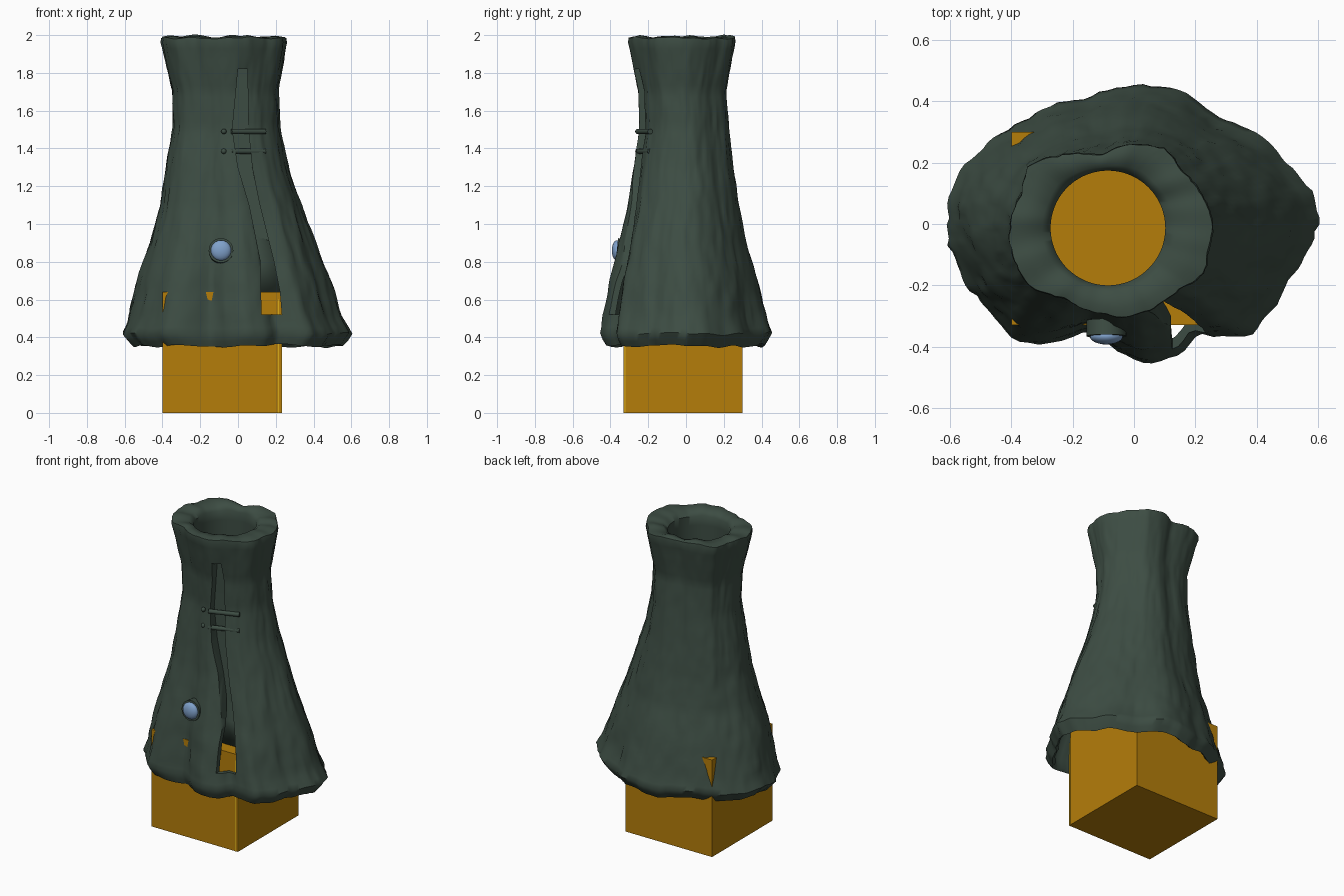
import bpy, bmesh, math
from mathutils import Vector, noise

if "Cube" in bpy.data.objects:
    bpy.data.objects.remove(bpy.data.objects["Cube"])


def material(name, rgb):
    m = bpy.data.materials.new(name)
    m.use_nodes = True
    m.diffuse_color = (*rgb, 1)
    m.node_tree.nodes["Principled BSDF"].inputs["Base Color"].default_value = (*rgb, 1)
    return m


GREEN = material("dark green cloth", (0.046, 0.073, 0.056))
GOLD = material("ochre", (0.46, 0.208, 0.003))
YELLOW = material("bright yellow edge", (0.7, 0.42, 0.01))
BLUE = material("pale blue gem", (0.215, 0.36, 0.6))


def shade(ob, angle):
    bpy.ops.object.select_all(action='DESELECT')
    ob.select_set(True)
    bpy.context.view_layer.objects.active = ob
    bpy.ops.object.shade_smooth_by_angle(angle=math.radians(angle))


def add_object(name, bm, mat, smooth=None):
    bmesh.ops.recalc_face_normals(bm, faces=bm.faces)
    mesh = bpy.data.meshes.new(name)
    bm.to_mesh(mesh)
    bm.free()
    ob = bpy.data.objects.new(name, mesh)
    bpy.context.collection.objects.link(ob)
    mesh.materials.append(mat)
    if smooth:
        shade(ob, smooth)
    return ob


# Plan outlines of the cloak at hem and collar
HEM = [(.605, 0), (.57, .12), (.47, .24), (.28, .35), (.1, .45), (0, .46), (-.15, .42),
       (-.31, .37), (-.4, .31), (-.53, .22), (-.61, .07), (-.57, -.15), (-.54, -.21),
       (-.47, -.29), (-.387, -.372), (-.31, -.395), (-.21, -.37), (-.15, -.343),
       (-.1, -.375), (-.06, -.41), (.05, -.455), (.15, -.42), (.21, -.36), (.38, -.36),
       (.45, -.28), (.51, -.17), (.57, -.08)]
COLLAR = [(.26, 0), (.225, .1), (.16, .18), (.1, .26), (-.01, .275), (-.11, .235),
          (-.24, .24), (-.355, .195), (-.37, .11), (-.41, 0), (-.395, -.115), (-.34, -.21),
          (-.23, -.24), (-.14, -.29), (-.01, -.305), (.085, -.265), (.15, -.21),
          (.23, -.165), (.245, -.08)]

# Height, then left, right, front and back limits
LIMITS = [(.34, -.54, .55, -.43, .41), (.42, -.605, .605, -.46, .455),
          (.5, -.575, .56, -.445, .43), (.7, -.53, .49, -.41, .38),
          (.9, -.46, .41, -.36, .32), (1.1, -.41, .34, -.31, .28),
          (1.3, -.38, .27, -.28, .25), (1.5, -.345, .225, -.25, .225),
          (1.7, -.345, .215, -.255, .21), (1.9, -.39, .25, -.295, .245),
          (2, -.415, .265, -.315, .265)]


def polar(points, cx, cy, hx, hy):
    unit = [Vector(((x - cx) / hx, (y - cy) / hy)) for x, y in points]
    return sorted((math.atan2(p.y, p.x) % math.tau, p.length) for p in unit)


def radius_at(table, a):
    wrapped = [(table[-1][0] - math.tau, table[-1][1])] + table + [(table[0][0] + math.tau, table[0][1])]
    for (a0, r0), (a1, r1) in zip(wrapped, wrapped[1:]):
        if a0 <= a <= a1:
            return r0 + (r1 - r0) * (a - a0) / max(a1 - a0, 1e-6)


def limits_at(z):
    for lo, hi in zip(LIMITS, LIMITS[1:]):
        if z <= hi[0]:
            t = (z - lo[0]) / (hi[0] - lo[0])
            return [p + (q - p) * t for p, q in zip(lo[1:], hi[1:])]


SIDES = 128
NECK, NECK_RADIUS = Vector((-.085, -.013)), .187
angles = [math.tau * i / SIDES for i in range(SIDES)]
hem_shape = polar(HEM, 0, 0, .605, .458)
collar_shape = polar(COLLAR, -.075, -.02, .335, .288)
hem_r = [radius_at(hem_shape, a) for a in angles]
collar_r = [radius_at(collar_shape, a) for a in angles]


def cloak_ring(bm, z, thickness, roundness):
    """One loop of the cloak, inset by thickness and drawn toward the round neck hole."""
    x0, x1, y0, y1 = limits_at(z)
    f = min(max((z - .5) / 1.5, 0), 1)
    verts = []
    for i, a in enumerate(angles):
        c, s = math.cos(a), math.sin(a)
        r = hem_r[i] + (collar_r[i] - hem_r[i]) * f
        r += .016 * noise.noise((c * 5, s * 5, z * 3)) + .016 * noise.noise((c * 11, s * 11, z * 7))
        r += .012 * noise.noise((c * 18, s * 18, z * 14))
        flutter = max(0, 1 - abs(z - .38) * 4) + .7 * max(0, 1 - abs(z - 2) * 12)
        p = Vector(((x0 + x1) / 2 + c * r * ((x1 - x0) / 2 - thickness),
                    (y0 + y1) / 2 + s * r * ((y1 - y0) / 2 - thickness)))
        p = p.lerp(NECK + NECK_RADIUS * Vector((c, s)), roundness)
        verts.append(bm.verts.new((*p, z + .02 * flutter * noise.noise((c * 3, s * 3, 9)))))
    return verts


# Cloak: outer wall up, over the collar, thin inner wall down, joined at the hem
bm = bmesh.new()
profile = [(.355, .005, 0), (.385, 0, 0)]
profile += [(.42 + 1.54 * k / 48, 0, 0) for k in range(49)]
profile += [(1.985, .008, 0), (1.992, 0, .35), (1.985, 0, .8), (1.96, 0, 1)]
profile += [(1.9 - .1 * k, 0, 1) for k in range(5)]
profile += [(1.4 - .6 * k / 10, .03, .92 - .92 * k / 10) for k in range(11)]
profile += [(.7, .03, 0), (.6, .03, 0), (.5, .035, 0), (.43, .045, 0), (.37, .03, 0)]
rings = [cloak_ring(bm, *p) for p in profile]
for lower, upper in zip(rings, rings[1:] + rings[:1]):
    for i in range(SIDES):
        j = (i + 1) % SIDES
        bm.faces.new((lower[i], lower[j], upper[j], upper[i]))
cloak = add_object("cloak", bm, GREEN)

# Front opening: height, left edge, right edge, depth of the cut
SLIT = [(1.82, 0, .05, -.215), (1.5, -.03, .055, -.205), (1.3, 0, .075, -.215),
        (1.1, .06, .115, -.235), (.8, .12, .19, -.255), (.64, .122, .222, -.25),
        (.52, .125, .232, -.25)]
bm = bmesh.new()
loops = [[bm.verts.new(p) for p in ((l, -.6, z), (r, -.6, z), (r, y, z), (l, y, z))]
         for z, l, r, y in SLIT]
bm.faces.new(loops[0])
bm.faces.new(loops[-1])
for upper, lower in zip(loops, loops[1:]):
    for i in range(4):
        j = (i + 1) % 4
        bm.faces.new((upper[i], upper[j], lower[j], lower[i]))
bmesh.ops.triangulate(bm, faces=bm.faces)
cutter = add_object("slit_cutter", bm, GREEN)
cut = cloak.modifiers.new("front opening", 'BOOLEAN')
cut.operation, cut.solver, cut.object = 'DIFFERENCE', 'EXACT', cutter
bpy.context.view_layer.objects.active = cloak
bpy.ops.object.modifier_apply(modifier=cut.name)
bpy.data.objects.remove(cutter)
shade(cloak, 50)

# Lining strip behind the opening, ending at the top of the block
bm = bmesh.new()
rows = [[bm.verts.new((x, y + .006, z)) for x in (l - .03 - .08 * (1.82 - z), r + .01)]
        for z, l, r, y in SLIT[2:-1]]
for upper, lower in zip(rows, rows[1:]):
    bm.faces.new((upper[0], lower[0], lower[1], upper[1]))
lining = add_object("lining", bm, GREEN, 40)
lining.modifiers.new("thickness", 'SOLIDIFY').thickness = .01


def box(name, low, high, mat):
    low, high = Vector(low), Vector(high)
    bm = bmesh.new()
    bmesh.ops.create_cube(bm, size=1)
    bmesh.ops.scale(bm, vec=high - low, verts=bm.verts)
    bmesh.ops.translate(bm, vec=(low + high) / 2, verts=bm.verts)
    return add_object(name, bm, mat)


# Block under the cloak, with bright trim beside its front left corner
box("base_block", (-.4, -.33, 0), (.23, .3, .64), GOLD)
box("front_trim", (.212, -.332, 0), (.218, -.329, .6), YELLOW)
box("side_trim", (.229, -.325, 0), (.232, -.319, .6), YELLOW)


def rod(name, start, end, radius, sides):
    start, end = Vector(start), Vector(end)
    bm = bmesh.new()
    bmesh.ops.create_cone(bm, cap_ends=True, segments=sides, radius1=radius,
                          radius2=radius, depth=(end - start).length)
    bm.transform((end - start).to_track_quat('Z', 'Y').to_matrix().to_4x4())
    bmesh.ops.translate(bm, vec=(start + end) / 2, verts=bm.verts)
    return add_object(name, bm, GREEN, 40)


def ball(name, centre, scale, mat):
    bm = bmesh.new()
    bmesh.ops.create_uvsphere(bm, u_segments=24, v_segments=12, radius=1)
    bmesh.ops.scale(bm, vec=scale, verts=bm.verts)
    bmesh.ops.translate(bm, vec=centre, verts=bm.verts)
    return add_object(name, bm, mat, 60)


# Two clasp bars, each with a small stud
for name, z in (("upper", 1.49), ("lower", 1.385)):
    rod(name + "_clasp_bar", (-.035, -.255, z), (.145, -.19, z), .014, 12)
    ball(name + "_clasp_stud", (-.075, -.255, z), (.014,) * 3, GREEN)

# Round brooch with a domed gem
rod("brooch_rim", (-.09, -.315, .855), (-.09, -.366, .86), .065, 32)
ball("brooch_gem", (-.09, -.366, .86), (.054, .027, .054), BLUE)
